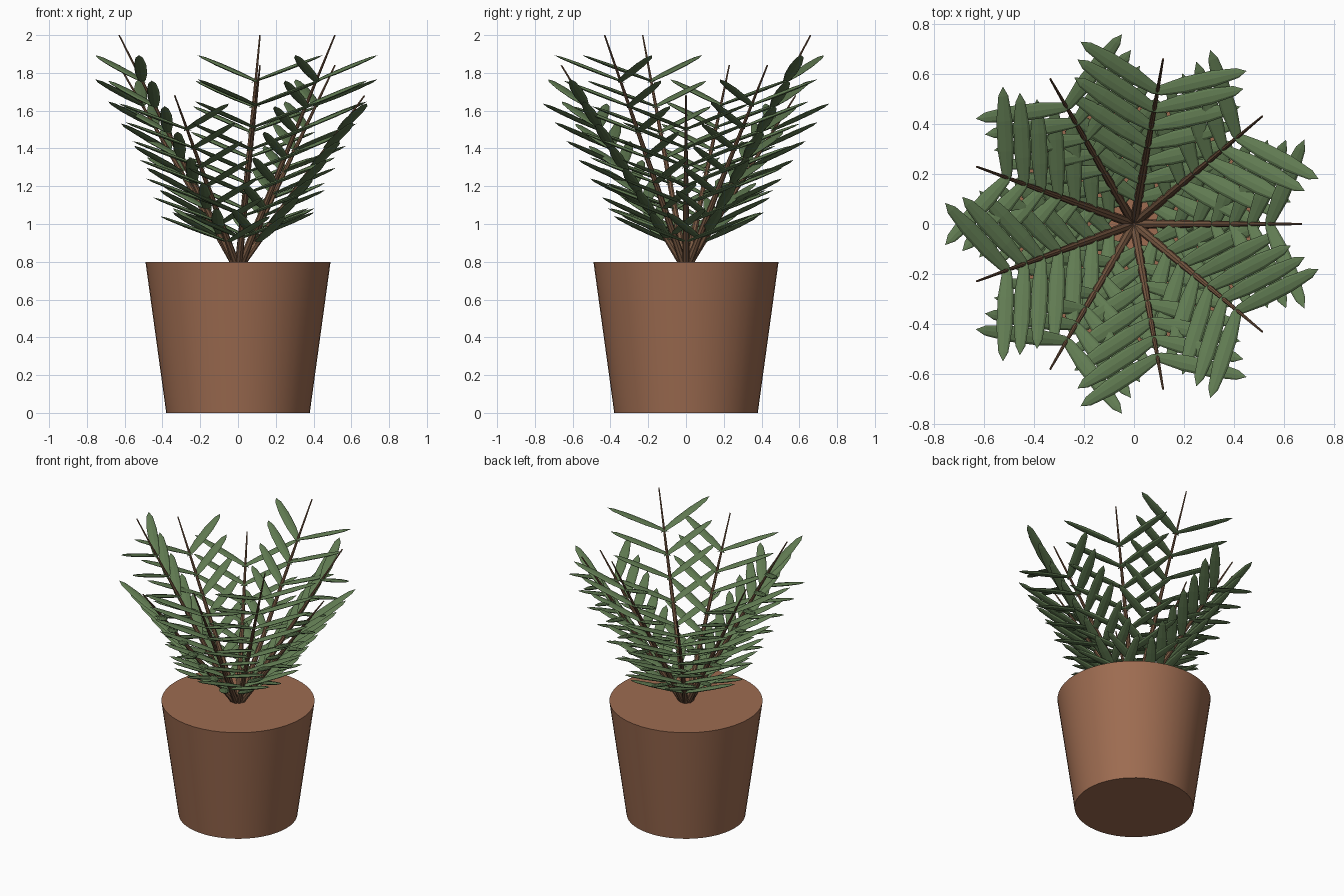
import bpy, bmesh, math
from mathutils import Matrix, Vector

cube = bpy.data.objects.get("Cube")
if cube:
    bpy.data.objects.remove(cube, do_unlink=True)


def material(name, rgb):
    mat = bpy.data.materials.new(name)
    mat.use_nodes = True
    color = (*rgb, 1)
    mat.diffuse_color = color
    bsdf = mat.node_tree.nodes["Principled BSDF"]
    bsdf.inputs["Base Color"].default_value = color
    bsdf.inputs["Roughness"].default_value = 0.8
    return mat


terracotta = material("terracotta", (0.34, 0.15, 0.082))
leaf_green = material("leaf green", (0.12, 0.2, 0.085))
stem_brown = material("stem brown", (0.19, 0.10, 0.055))


def add_object(name, bm, mat, smooth=False):
    mesh = bpy.data.meshes.new(name)
    bm.to_mesh(mesh)
    bm.free()
    mesh.materials.append(mat)
    obj = bpy.data.objects.new(name, mesh)
    bpy.context.collection.objects.link(obj)
    if smooth:
        bpy.ops.object.select_all(action="DESELECT")
        obj.select_set(True)
        bpy.context.view_layer.objects.active = obj
        bpy.ops.object.shade_smooth_by_angle(angle=math.radians(40))
    return obj


def frame(direction, center):
    """Matrix with local x along direction, y level, z up from the blade."""
    x = direction.normalized()
    y = Vector((0, 0, 1)).cross(x).normalized()
    z = x.cross(y)
    rot = Matrix((x, y, z)).transposed().to_4x4()
    return Matrix.Translation(center) @ rot


# Pot: solid tapered drum
POT_TOP = 0.8
bm = bmesh.new()
bmesh.ops.create_cone(bm, cap_ends=True, segments=48, radius1=0.38, radius2=0.49,
                      depth=POT_TOP, matrix=Matrix.Translation((0, 0, POT_TOP / 2)))
add_object("pot", bm, terracotta, smooth=True)

# Fronds: nine straight stems in three heights, each with paired leaflets
FRONDS, PAIRS = 9, 7
HEIGHTS = (1.68, 1.84, 2.0)
LEAF_REACH, LEAF_TAIL = 0.39, 0.03

for i in range(FRONDS):
    angle = math.tau * i / FRONDS
    out = Vector((math.cos(angle), math.sin(angle), 0))
    side = Vector((-out.y, out.x, 0))
    up = Vector((0, 0, 1))
    foot = out * 0.02 + up * (POT_TOP - 0.01)
    tip = out * 0.67 + up * HEIGHTS[i % 3]
    axis = tip - foot

    # Tapered stem
    bm = bmesh.new()
    to_axis = frame(axis, (foot + tip) / 2) @ Matrix.Rotation(math.pi / 2, 4, "Y")
    bmesh.ops.create_cone(bm, cap_ends=True, segments=8, radius1=0.02, radius2=0.004,
                          depth=axis.length, matrix=to_axis)
    add_object(f"stem_{i + 1}", bm, stem_brown, smooth=True)

    # Flattened, pointed leaflets on both sides
    bm = bmesh.new()
    for k in range(PAIRS):
        base = foot.lerp(tip, 0.13 + 0.67 * k / (PAIRS - 1))
        for sign in (-1, 1):
            d = (out * 0.14 + side * sign * 0.335 + up * 0.135).normalized()
            center = base + d * (LEAF_REACH - LEAF_TAIL) / 2
            shape = Matrix.Diagonal(((LEAF_REACH + LEAF_TAIL) / 2, 0.034, 0.01, 1))
            bmesh.ops.create_uvsphere(
                bm, u_segments=8, v_segments=5, radius=1,
                matrix=frame(d, center) @ shape @ Matrix.Rotation(math.pi / 2, 4, "Y"))
    add_object(f"leaflets_{i + 1}", bm, leaf_green)
